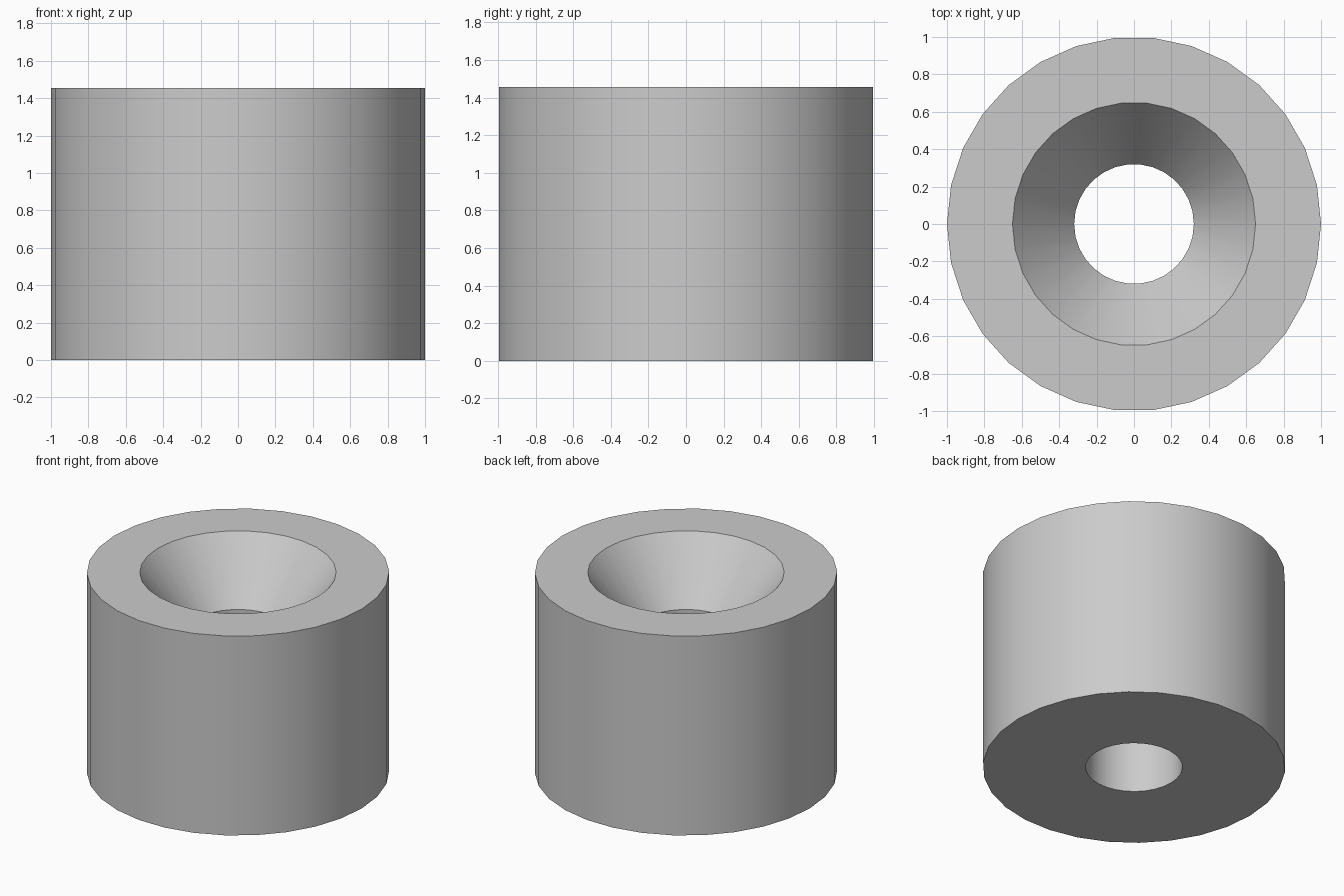
import bpy
import bmesh
from math import cos, sin, tau, radians

if "Cube" in bpy.data.objects:
    bpy.data.objects.remove(bpy.data.objects["Cube"], do_unlink=True)

SIDES = 30
HEIGHT = 1.455
SINK_DEPTH = 0.42
OUTER, SINK, BORE = 1.0, 0.65, 0.32

# Plain grey material
grey = bpy.data.materials.new("light_grey")
grey.use_nodes = True
colour = (0.6, 0.6, 0.6, 1.0)
grey.diffuse_color = colour
grey.node_tree.nodes["Principled BSDF"].inputs["Base Color"].default_value = colour

# Closed cross-section (radius, height) revolved around z:
# outer wall, flat rim, countersink cone, straight bore, flat base
profile = [(OUTER, 0), (OUTER, HEIGHT), (SINK, HEIGHT),
           (BORE, HEIGHT - SINK_DEPTH), (BORE, 0)]

bm = bmesh.new()
rings = [[bm.verts.new((r * cos(tau * i / SIDES), r * sin(tau * i / SIDES), z))
          for i in range(SIDES)] for r, z in profile]
for k, low in enumerate(rings):
    high = rings[(k + 1) % len(rings)]
    for i in range(SIDES):
        j = (i + 1) % SIDES
        bm.faces.new((low[i], low[j], high[j], high[i]))
bmesh.ops.recalc_face_normals(bm, faces=bm.faces)

mesh = bpy.data.meshes.new("countersunk_spacer")
bm.to_mesh(mesh)
bm.free()
mesh.materials.append(grey)

spacer = bpy.data.objects.new("countersunk_spacer", mesh)
bpy.context.collection.objects.link(spacer)

# Smooth round walls, sharp rims
bpy.ops.object.select_all(action='DESELECT')
spacer.select_set(True)
bpy.context.view_layer.objects.active = spacer
bpy.ops.object.shade_smooth_by_angle(angle=radians(30))
